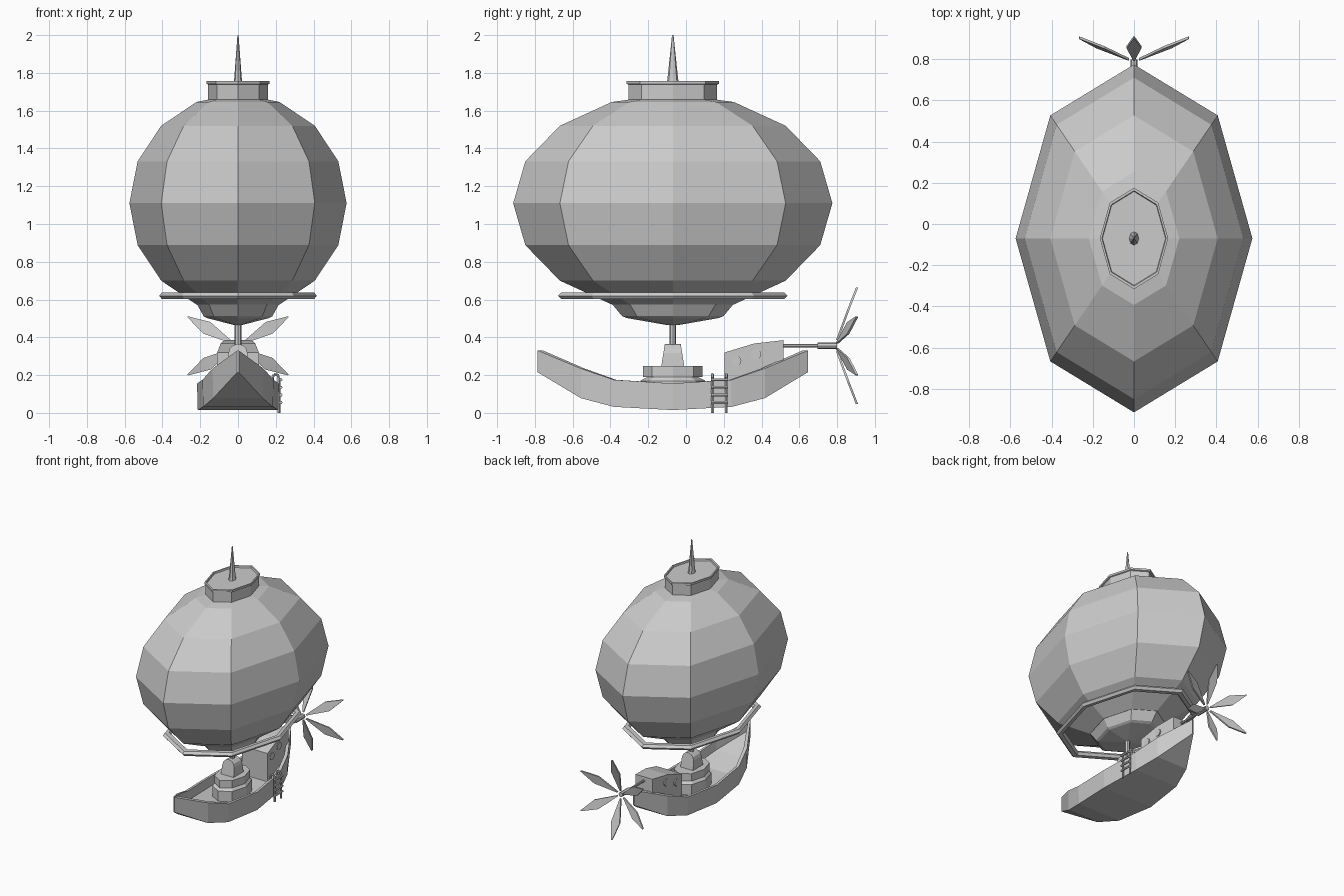
import bpy, bmesh, math
from mathutils import Matrix, Vector

if "Cube" in bpy.data.objects:
    bpy.data.objects.remove(bpy.data.objects["Cube"])

CY = -0.07            # centre line of balloon, mast and hull
RX, RY = 0.575, 0.845  # balloon radii


def make(name, verts, faces):
    me = bpy.data.meshes.new(name)
    me.from_pydata([tuple(v) for v in verts], [], faces)
    bm = bmesh.new()
    bm.from_mesh(me)
    bmesh.ops.remove_doubles(bm, verts=bm.verts, dist=0.0002)
    bmesh.ops.recalc_face_normals(bm, faces=bm.faces)
    bm.to_mesh(me)
    bm.free()
    ob = bpy.data.objects.new(name, me)
    bpy.context.collection.objects.link(ob)
    return ob


def loft(name, loops, closed=False):
    """Skin equal-length closed loops; cap the ends unless closed."""
    n, m = len(loops[0]), len(loops)
    verts = [p for lp in loops for p in lp]
    faces = []
    for j in range(m if closed else m - 1):
        k = (j + 1) % m
        for i in range(n):
            h = (i + 1) % n
            faces.append((j * n + i, j * n + h, k * n + h, k * n + i))
    if not closed:
        faces += [tuple(range(n)), tuple((m - 1) * n + i for i in range(n))]
    return make(name, verts, faces)


def oval(rx, ry, z, n=8):
    return [(rx * math.cos(2 * math.pi * i / n),
             CY + ry * math.sin(2 * math.pi * i / n), z) for i in range(n)]


def turned(name, profile, closed=False):
    return loft(name, [oval(rx, ry, z) for rx, ry, z in profile], closed)


def rod(name, a, b, r, n=8):
    a, b = Vector(a), Vector(b)
    q = (b - a).to_track_quat('Z', 'Y')
    ring = [q @ Vector((r * math.cos(2 * math.pi * i / n),
                        r * math.sin(2 * math.pi * i / n), 0)) for i in range(n)]
    return loft(name, [[a + p for p in ring], [b + p for p in ring]])


# balloon: eight segments, eight rings
bm = bmesh.new()
bmesh.ops.create_uvsphere(bm, u_segments=8, v_segments=8, radius=1,
                          matrix=Matrix.Translation((0, CY, 1.11)) @
                          Matrix.Diagonal((RX, RY, 0.58, 1)))
me = bpy.data.meshes.new("balloon")
bm.to_mesh(me)
bm.free()
bpy.context.collection.objects.link(bpy.data.objects.new("balloon", me))

# top collar with rim, spike, bottom cup
turned("top_collar", [(.145, .22, 1.60), (.145, .22, 1.66), (.158, .235, 1.66),
                      (.158, .235, 1.738), (.166, .246, 1.742), (.166, .246, 1.757),
                      (.156, .232, 1.757), (.153, .228, 1.745)])
turned("spike", [(.024, .034, 1.74), (.020, .028, 1.77), (.003, .004, 2.0)])
turned("bottom_cup", [(.22, .325, .60), (.22, .325, .58), (.182, .268, .512),
                      (.165, .243, .502), (.02, .03, .465)])

# floating hoop round the balloon base
turned("hoop", [(.417, .607, .62), (.403, .59, .638), (.378, .553, .638),
                (.366, .537, .62), (.378, .553, .602), (.403, .59, .602)], True)

# hull: half stations (offset, half width, bottom, rim), mirrored fore and aft
half = [(.715, .004, .215, .33), (.487, .135, .078, .235),
        (.312, .188, .032, .175), (0, .217, .015, .156)]
stations = [(-o, w, b, t) for o, w, b, t in half] + half[-2::-1]
loops = []
for o, w, b, t in stations:
    y, yi = CY + o, CY + o * 0.96
    wi, deck = max(w - .018, .001), t - .075
    right = [(w - .004 if w > .1 else w, y, b), (w, y, t), (wi, yi, t), (wi, yi, deck)]
    loops.append(right + [(-x, yy, z) for x, yy, z in reversed(right)])
loft("hull", loops)

# mast base: two octagonal steps, arched block and rod
turned("platform", [(.12, .172, .07), (.12, .172, .17), (.105, .135, .19),
                    (.105, .157, .19), (.105, .157, .247)])
arch = [(-.055, .24), (.055, .24)] + [
    (.05 * math.cos(math.pi * i / 6), .318 + .047 * math.sin(math.pi * i / 6))
    for i in range(7)]
loft("mast_block", [[(x, CY + s * (.062 - (z - .24) * .16), z) for x, z in arch]
                    for s in (-1, 1)])
rod("mast", (0, CY, .34), (0, CY, .49), .018)

# cabin with tapered sides and portholes
side = [(.205, .10, .11), (.205, .32, .11), (.36, .367, .092),
        (.515, .385, .072), (.515, .15, .072)]
loft("cabin", [[(s * w, y, z) for y, z, w in side] for s in (-1, 1)])
for s in (-1, 1):
    for y, z in ((.265, .275), (.37, .31)):
        x = .11 - (y - .205) * .122
        rod("porthole", (s * (x - .01), y, z), (s * (x + .006), y, z), .028, 10)

# propeller shaft, hub and six swept blades
rod("shaft", (0, .50, .355), (0, .72, .355), .009)
rod("hub", (0, .695, .355), (0, .80, .355), .018)
outline = [(.03, .80, .004), (.19, .859, .036), (.308, .905, .003)]
for k in range(6):
    rot = (Matrix.Translation((0, 0, .355)) @
           Matrix.Rotation(math.pi / 3 * k, 4, 'Y'))
    loft("propeller_blade", [[rot @ Vector(p) for p in (
        (-w, y - .006, r), (w, y - .006, r), (w, y + .006, r), (-w, y + .006, r))]
        for r, y, w in outline])

# boarding ladder hooked over the starboard rim
for y in (.14, .214):
    path = [(.217, 0), (.217, .185), (.209, .203), (.190, .203), (.182, .185), (.182, .15)]
    for (x1, z1), (x2, z2) in zip(path, path[1:]):
        rod("ladder_rail", (x1, y, z1), (x2, y, z2), .008, 6)
for z in (.055, .095, .135, .175):
    rod("ladder_rung", (.228, .132, z), (.228, .222, z), .008, 6)
